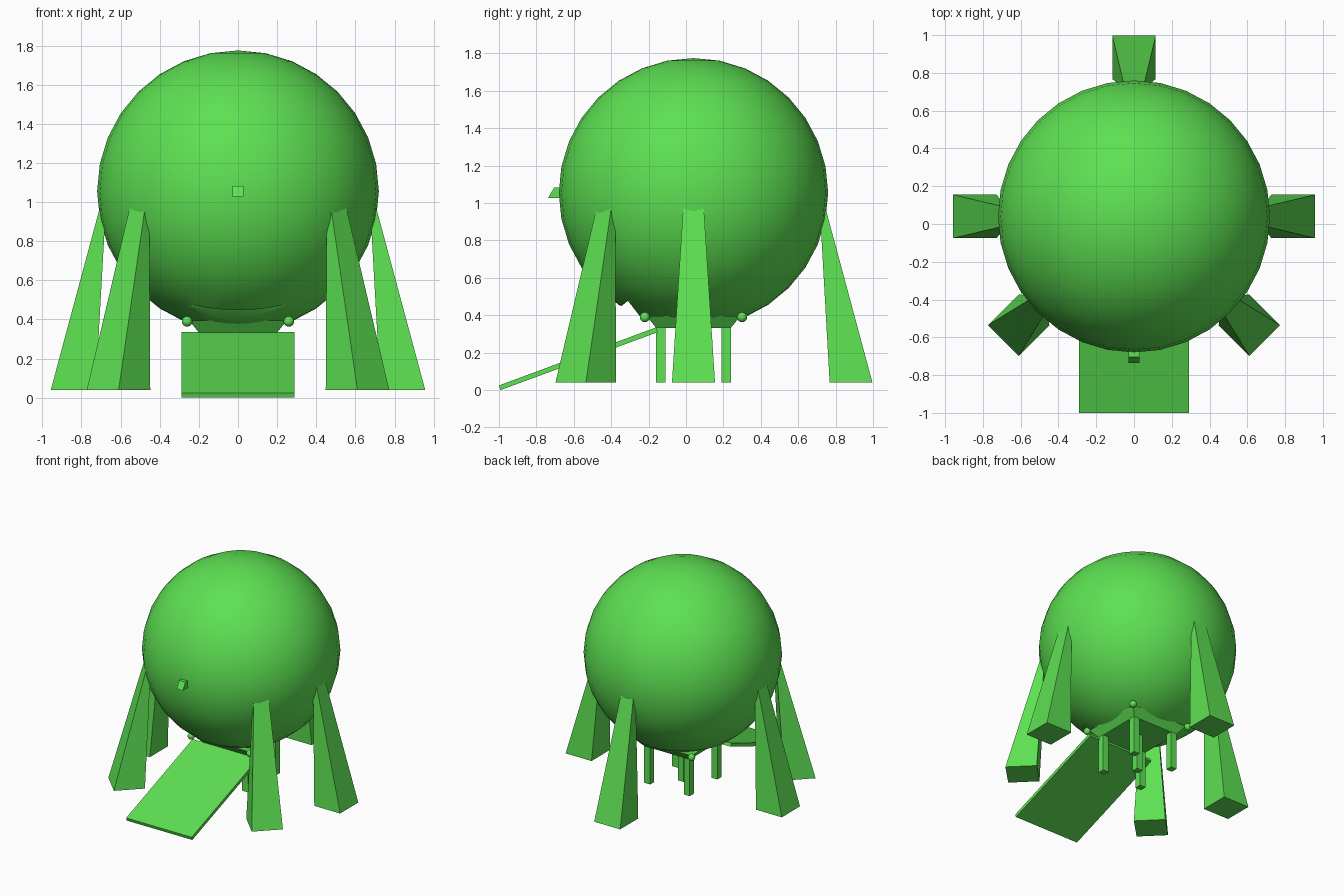
import bpy, bmesh, math
from mathutils import Vector, Matrix

cube = bpy.data.objects.get("Cube")
if cube:
    bpy.data.objects.remove(cube, do_unlink=True)

# One green for the whole model
green = bpy.data.materials.new("bright_green")
green.use_nodes = True
colour = (0.11, 0.75, 0.085, 1)
green.diffuse_color = colour
green.node_tree.nodes["Principled BSDF"].inputs["Base Color"].default_value = colour

CY = 0.04  # depth of the body's axis


def finish(name, bm, smooth=False):
    bmesh.ops.recalc_face_normals(bm, faces=bm.faces)
    mesh = bpy.data.meshes.new(name)
    bm.to_mesh(mesh)
    bm.free()
    mesh.materials.append(green)
    obj = bpy.data.objects.new(name, mesh)
    bpy.context.collection.objects.link(obj)
    if smooth:
        shade(obj)
    return obj


def activate(obj):
    bpy.ops.object.select_all(action='DESELECT')
    obj.select_set(True)
    bpy.context.view_layer.objects.active = obj


def shade(obj):
    activate(obj)
    bpy.ops.object.shade_smooth_by_angle(angle=math.radians(30))


def ball(name, centre, radius, segments, rings):
    bm = bmesh.new()
    bmesh.ops.create_uvsphere(bm, u_segments=segments, v_segments=rings, radius=radius,
                              matrix=Matrix.Translation(centre))
    return finish(name, bm)


def loft(name, low, high, matrix=Matrix()):
    """Tapered block between two rectangles (x0, x1, y0, y1, z)."""
    bm = bmesh.new()
    rings = []
    for x0, x1, y0, y1, z in (low, high):
        corners = ((x0, y0), (x1, y0), (x1, y1), (x0, y1))
        rings.append([bm.verts.new(matrix @ Vector((x, y, z))) for x, y in corners])
    a, b = rings
    bm.faces.new(a)
    bm.faces.new(b)
    for i in range(4):
        j = (i + 1) % 4
        bm.faces.new((a[i], a[j], b[j], b[i]))
    return finish(name, bm)


def prism(name, profile, half_width):
    """Extrude a (y, z) profile across x."""
    bm = bmesh.new()
    face = bm.faces.new([bm.verts.new((-half_width, y, z)) for y, z in profile])
    out = bmesh.ops.extrude_face_region(bm, geom=[face])
    moved = [v for v in out["geom"] if isinstance(v, bmesh.types.BMVert)]
    bmesh.ops.translate(bm, verts=moved, vec=(2 * half_width, 0, 0))
    return finish(name, bm)


# Spherical body with a slot cut for the ramp door
body = ball("body", (0, CY, 1.055), 0.72, 32, 16)
corner = Vector((-0.31, 0.477))
back, front = Vector((0.61, -0.79)) * 0.2, Vector((-0.79, -0.61)) * 0.2
cutter = prism("door_cutter", [corner, corner + back, corner + back + front, corner + front], 0.24)
cutter.hide_render = True
slot = body.modifiers.new("door_slot", 'BOOLEAN')
slot.operation = 'DIFFERENCE'
slot.solver = 'EXACT'
slot.object = cutter
activate(body)
bpy.ops.object.modifier_apply(modifier=slot.name)
bpy.data.objects.remove(cutter, do_unlink=True)
shade(body)

# Five tapered legs, leaning in to the body
legs = {"right_leg": (180, 0, CY), "left_leg": (0, 0, CY), "back_leg": (90, 0, CY),
        "front_right_leg": (225, -0.015, 0.06), "front_left_leg": (315, 0.015, 0.06)}
for name, (angle, x, y) in legs.items():
    place = Matrix.Translation((x, y, 0)) @ Matrix.Rotation(math.radians(angle), 4, 'Z')
    loft(name, (0.728, 0.957, -0.115, 0.115, 0.04), (0.675, 0.704, -0.055, 0.055, 0.98), place)

# Flared platform under the body
loft("platform", (-0.2, 0.2, CY - 0.2, CY + 0.2, 0.333),
     (-0.25, 0.25, CY - 0.25, CY + 0.25, 0.395))

# Corner balls and support posts
posts = [("centre", 0, 0)]
for depth, sy in (("front", -1), ("back", 1)):
    for side, sx in (("right", -1), ("left", 1)):
        label = depth + "_" + side
        knob = ball(label + "_ball", (sx * 0.26, CY + sy * 0.26, 0.39), 0.027, 16, 8)
        shade(knob)
        posts.append((label, sx * 0.175, sy * 0.175))
for label, x, dy in posts:
    y = CY + dy
    rect = (x - 0.026, x + 0.026, y - 0.026, y + 0.026)
    loft(label + "_post", rect + (0.04,), rect + (0.345,))

# Boarding ramp
prism("ramp", [(-0.992, 0.0), (-1.0, 0.025), (-0.16, 0.335), (-0.15, 0.31)], 0.29)

# Small slanted eye on the front
prism("eye", [(-0.737, 1.028), (-0.705, 1.083), (-0.65, 1.083), (-0.65, 1.028)], 0.028)
